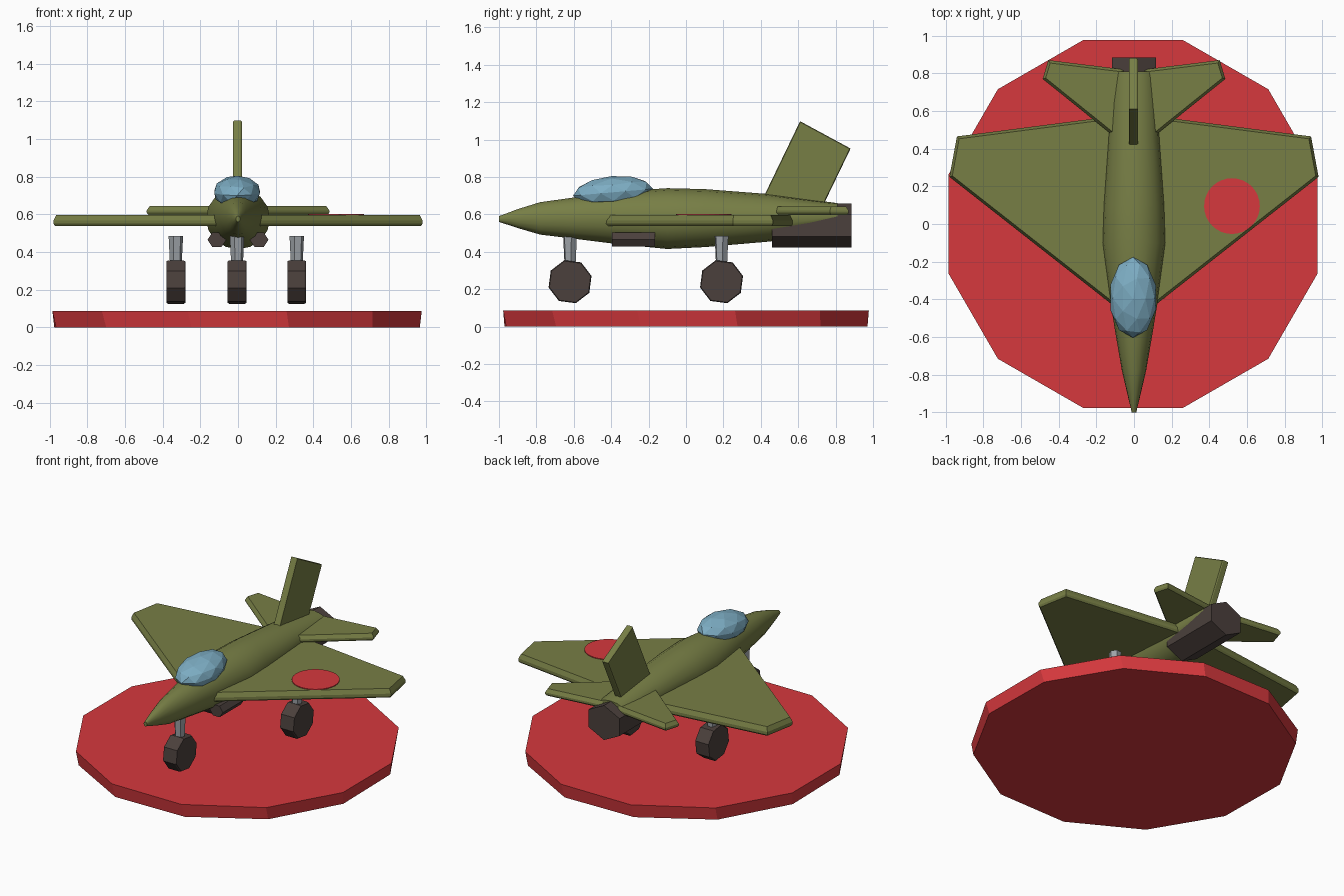
import bpy, bmesh, math
from mathutils import Vector, Matrix

cube = bpy.data.objects.get("Cube")
if cube:
    bpy.data.objects.remove(cube, do_unlink=True)


def material(name, rgb):
    m = bpy.data.materials.new(name)
    m.use_nodes = True
    m.diffuse_color = (*rgb, 1)
    m.node_tree.nodes["Principled BSDF"].inputs["Base Color"].default_value = (*rgb, 1)
    return m


OLIVE = material("olive paint", (0.185, 0.21, 0.06))
RED = material("red paint", (0.67, 0.04, 0.047))
BROWN = material("dark brown", (0.07, 0.051, 0.045))
GLASS = material("canopy blue", (0.205, 0.42, 0.55))
GREY = material("strut grey", (0.34, 0.365, 0.39))


def finish(name, bm, mat, smooth=False):
    bmesh.ops.recalc_face_normals(bm, faces=bm.faces)
    mesh = bpy.data.meshes.new(name)
    bm.to_mesh(mesh)
    bm.free()
    mesh.materials.append(mat)
    for p in mesh.polygons:
        p.use_smooth = smooth and len(p.vertices) == 4
    ob = bpy.data.objects.new(name, mesh)
    bpy.context.collection.objects.link(ob)
    return ob


def loft(name, rings, mat, smooth=False):
    """Skin a list of equal point rings and cap both ends."""
    bm = bmesh.new()
    rows = [[bm.verts.new(p) for p in r] for r in rings]
    n = len(rows[0])
    for a, b in zip(rows, rows[1:]):
        for i in range(n):
            j = (i + 1) % n
            bm.faces.new((a[i], a[j], b[j], b[i]))
    bm.faces.new(rows[0])
    bm.faces.new(rows[-1])
    return finish(name, bm, mat, smooth)


def ring(n, centre, u, v, turn=0.0):
    """Ellipse of n points spanned by the vectors u and v."""
    angles = [math.radians(turn) + math.tau * i / n for i in range(n)]
    return [Vector(centre) + Vector(u) * math.cos(a) + Vector(v) * math.sin(a) for a in angles]


def inset(points, d):
    """Shrink a flat outline evenly by d."""
    mid = sum((Vector(p) for p in points), Vector((0, 0))) / len(points)
    out = []
    for i, p in enumerate(points):
        p, q, r = Vector(p), Vector(points[i - 1]), Vector(points[(i + 1) % len(points)])
        n1, n2 = (p - q).orthogonal().normalized(), (r - p).orthogonal().normalized()
        n1 = n1 if n1.dot(mid - p) > 0 else -n1
        n2 = n2 if n2.dot(mid - p) > 0 else -n2
        out.append(p + (n1 + n2) * d / (1 + n1.dot(n2)))
    return out


def surface(name, outline, z_low, z_high, side):
    """Flat flying surface with chamfered edges."""
    z_mid = (z_low + z_high) / 2
    rings = []
    for d, z in ((0.008, z_low), (0, z_low + 0.012), (0, z_mid), (0.014, z_high)):
        rings.append([(p[0] * side, p[1], z) for p in inset(outline, d)])
    return loft(name, rings, OLIVE)


# Round display stand
loft("stand", [ring(12, (-0.005, 0, 0), (1.0, 0, 0), (0, 1.0, 0), 16),
               ring(12, (-0.005, 0, 0.087), (1.015, 0, 0), (0, 1.012, 0), 15)], RED)

# Fuselage: y, half width, bottom, top
STATIONS = [(-1.0, 0.012, 0.56, 0.59), (-0.9, 0.036, 0.527, 0.628), (-0.78, 0.064, 0.492, 0.665),
            (-0.6, 0.095, 0.47, 0.69), (-0.4, 0.128, 0.445, 0.72), (-0.1, 0.17, 0.415, 0.74),
            (0.1, 0.163, 0.425, 0.735), (0.45, 0.138, 0.455, 0.708), (0.81, 0.12, 0.53, 0.66)]
loft("fuselage", [ring(16, (0, y, (lo + hi) / 2), (w, 0, 0), (0, 0, (hi - lo) / 2))
                  for y, w, lo, hi in STATIONS], OLIVE, smooth=True)

# Exhaust nozzle
loft("nozzle", [ring(6, (0, y, 0.54), (0.136, 0, 0), (0, 0, 0.118), 30)
                for y in (0.46, 0.885)], BROWN)

# Canopy
bm = bmesh.new()
place = Matrix.Translation((-0.005, -0.39, 0.718)) @ Matrix.Rotation(math.radians(5), 4, "X")
bmesh.ops.create_icosphere(bm, subdivisions=2, radius=1,
                           matrix=place @ Matrix.Diagonal((0.127, 0.215, 0.087, 1)))
finish("canopy", bm, GLASS)

# Paired flying surfaces and air intakes
WING = [(0.05, -0.48), (0.98, 0.25), (0.94, 0.465), (0.05, 0.58)]
TAIL = [(0.05, 0.42), (0.485, 0.77), (0.455, 0.87), (0.05, 0.82)]
for side, label in ((1, "left"), (-1, "right")):
    surface(label + "_wing", WING, 0.538, 0.597, side)
    surface(label + "_tailplane", TAIL, 0.597, 0.643, side)
    loft(label + "_intake", [ring(6, (side * 0.112, y, 0.465), (0.05, 0, 0), (0, 0, 0.044))
                             for y in (-0.395, -0.165)], BROWN)

# Tail fin
FIN = [(0.37, 0.6), (0.61, 1.098), (0.88, 0.952), (0.71, 0.6)]
loft("fin", [[(x, y, z) for y, z in inset(FIN, d)]
             for x, d in ((-0.026, 0.004), (-0.02, 0), (0.014, 0), (0.02, 0.004))], OLIVE)

# Wing roundel
loft("roundel", [ring(32, (0.52, 0.095, z), (0.148, 0, 0), (0, 0.148, 0))
                 for z in (0.596, 0.602)], RED)

# Landing gear
for label, x, y in (("nose", -0.005, -0.62), ("left", 0.312, 0.19), ("right", -0.33, 0.19)):
    tyre = [ring(8, (x + dx, y, 0.24), (0, r, 0), (0, 0, r), 15)
            for dx, r in ((-0.05, 0.114), (-0.042, 0.119), (0.042, 0.119), (0.05, 0.114))]
    loft(label + "_wheel", tyre, BROWN)
    loft(label + "_strut", [ring(6, (x, y, z), (r, 0, 0), (0, r, 0), 10)
                            for z, r in ((0.3, 0.03), (0.485, 0.039))], GREY)
